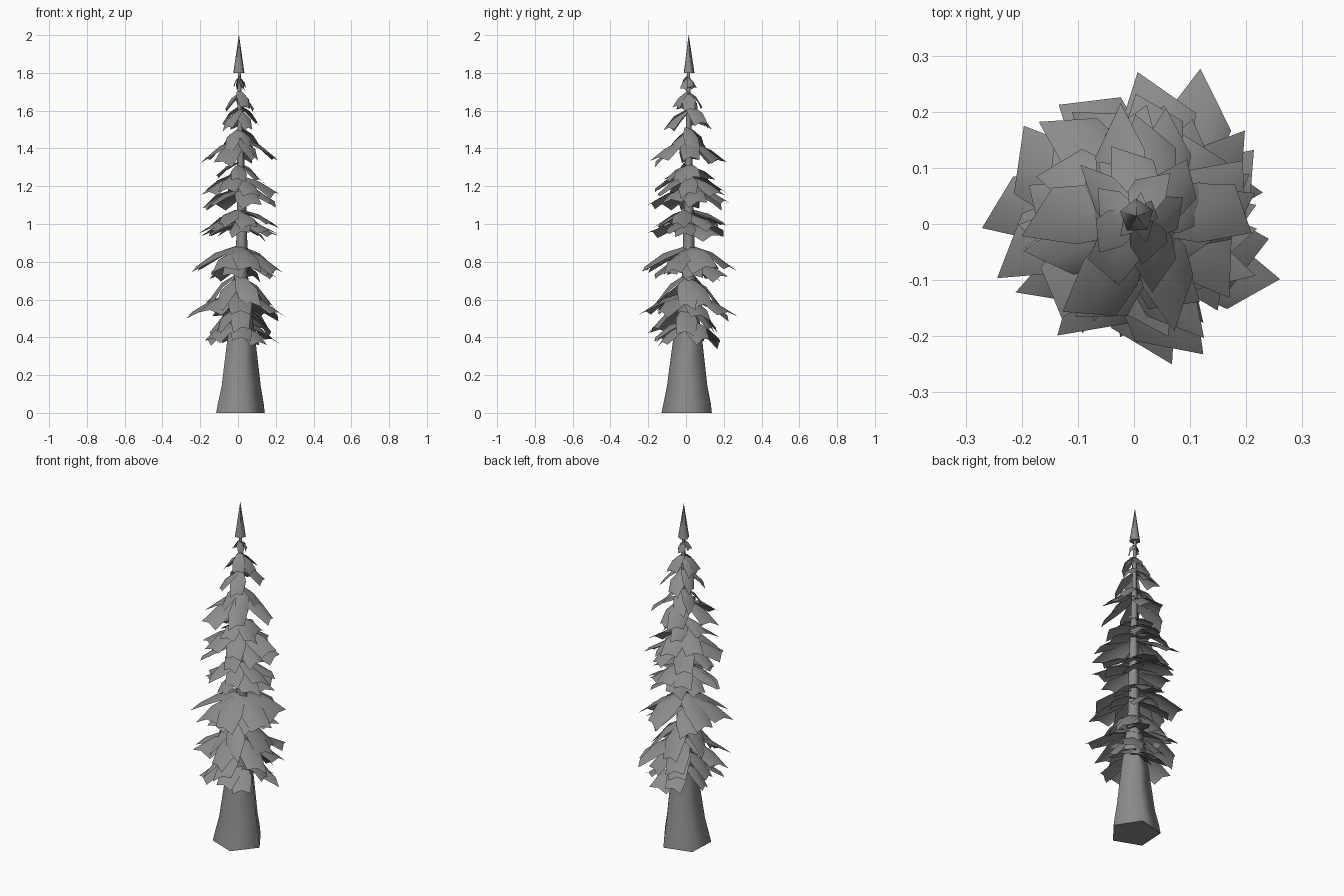
import bpy, math, random
from mathutils import Vector

if "Cube" in bpy.data.objects:
    bpy.data.objects.remove(bpy.data.objects["Cube"])

random.seed(5)
grey = bpy.data.materials.new("mid_grey")
grey.diffuse_color = (0.26, 0.26, 0.26, 1)
grey.use_nodes = True
grey.node_tree.nodes["Principled BSDF"].inputs["Base Color"].default_value = grey.diffuse_color


def make(name, verts, faces, angle=60):
    me = bpy.data.meshes.new(name)
    me.from_pydata(verts, [], faces)
    me.materials.append(grey)
    ob = bpy.data.objects.new(name, me)
    bpy.context.collection.objects.link(ob)
    bpy.ops.object.select_all(action='DESELECT')
    ob.select_set(True)
    bpy.context.view_layer.objects.active = ob
    bpy.ops.object.shade_smooth_by_angle(angle=math.radians(angle))
    return ob


def lathe(name, rings, sides, start, angle):
    # rings: (z, radius, x centre, y centre)
    verts = [(cx + r * math.cos(start + math.tau * i / sides),
              cy + r * math.sin(start + math.tau * i / sides), z)
             for z, r, cx, cy in rings for i in range(sides)]
    faces = [(k * sides + i, k * sides + (i + 1) % sides,
              (k + 1) * sides + (i + 1) % sides, (k + 1) * sides + i)
             for k in range(len(rings) - 1) for i in range(sides)]
    faces.append(tuple(reversed(range(sides))))
    faces.append(tuple((len(rings) - 1) * sides + i for i in range(sides)))
    return make(name, verts, faces, angle)


# Flared five-sided trunk
lathe("trunk", [(0, 0.14, 0.002, 0.006), (0.05, 0.132, 0.004, 0.008), (0.14, 0.113, 0.008, 0.008),
                (0.38, 0.082, 0.011, 0.01), (0.55, 0.056, 0.013, 0.012), (0.75, 0.035, 0.016, 0.014),
                (1.0, 0.03, 0.018, 0.015), (1.4, 0.019, 0.012, 0.015),
                (1.81, 0.008, 0.006, 0.014)], 5, math.radians(-3), 80)

# Pointed tip
lathe("tree_top", [(1.8, 0.031, 0.005, 0.014), (2.0, 0.0006, 0.005, 0.014)], 5,
      math.radians(20), 80)

# Drooping needle sheets: (top z, tip z, tip radius, sheet width, count, first angle)
tiers = [
    (0.48, 0.38, 0.20, 0.11, 7, 0.3),
    (0.57, 0.44, 0.19, 0.11, 6, 0.9),
    (0.63, 0.53, 0.25, 0.12, 7, 0.33),
    (0.72, 0.57, 0.18, 0.11, 6, 0.7),
    (0.82, 0.73, 0.19, 0.11, 6, 0.2),
    (0.88, 0.77, 0.235, 0.13, 7, 0.6),
    (1.01, 0.95, 0.20, 0.11, 7, 0.1),
    (1.06, 0.99, 0.19, 0.10, 7, 0.6),
    (1.19, 1.11, 0.22, 0.11, 7, 0.4),
    (1.26, 1.17, 0.19, 0.10, 7, 0.0),
    (1.32, 1.25, 0.12, 0.08, 5, 0.7),
    (1.44, 1.34, 0.19, 0.10, 6, 0.15),
    (1.50, 1.40, 0.12, 0.08, 5, 0.5),
    (1.61, 1.52, 0.125, 0.08, 5, 0.4),
    (1.70, 1.62, 0.08, 0.065, 5, 0.1),
    (1.77, 1.72, 0.033, 0.035, 4, 0.6),
]
verts, faces = [], []
for top, tip, radius, width, count, first in tiers:
    for i in range(count):
        a = first + math.tau * (i + random.uniform(-0.2, 0.2)) / count
        out = Vector((math.cos(a), math.sin(a), 0))
        side = Vector((-out.y, out.x, 0))
        reach = radius * random.uniform(0.84, 1.04)
        lift = random.uniform(-0.015, 0.02)
        twist = random.uniform(-0.35, 0.35)
        skew = random.uniform(-0.3, 0.3) * width
        corner = random.choice((-1, 1)) * random.uniform(0.25, 0.7)
        base = len(verts)
        # rows run from the trunk outward: (reach share, height share, width share)
        for f, h, w in ((0.06, 1.0, 0.55), (0.55, 0.66, 1.05), (0.97, 0.0, 0.85)):
            for s in (-0.5, 0, 0.5):
                p = out * (reach * f) + side * (s * width * w + skew * f)
                sag = -0.2 * abs(s) * width * w * 2 + twist * s * width * w
                z = tip + (top - tip) * h + lift + sag
                # slanted outer edge leaves one leading corner
                p += out * (s * corner * width * f * f)
                verts.append((p.x + 0.008, p.y + 0.01, z))
        for r in range(2):
            for c in range(2):
                q = base + r * 3 + c
                faces.append((q, q + 3, q + 4, q + 1))
make("branches", verts, faces, 70)
